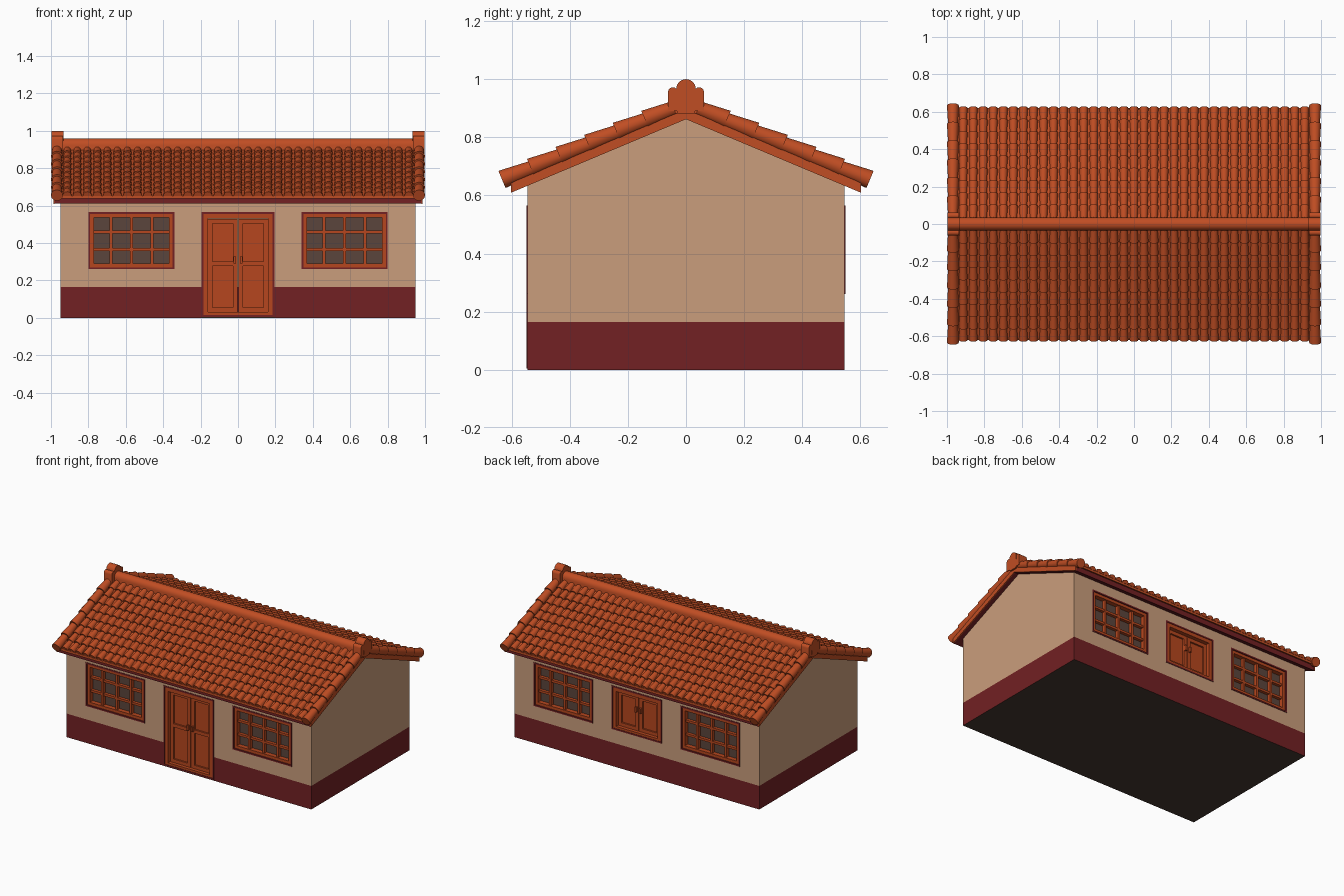
import bpy, bmesh
from math import sin, cos, pi, atan
from mathutils import Vector

if "Cube" in bpy.data.objects:
    bpy.data.objects.remove(bpy.data.objects["Cube"])


def material(name, rgb):
    m = bpy.data.materials.new(name)
    m.use_nodes = True
    m.diffuse_color = (*rgb, 1)
    node = next(n for n in m.node_tree.nodes if n.type == 'BSDF_PRINCIPLED')
    node.inputs["Base Color"].default_value = (*rgb, 1)
    node.inputs["Roughness"].default_value = 0.8
    return m


PLASTER = material("plaster", (0.59, 0.34, 0.2))
RED = material("dark red paint", (0.17, 0.015, 0.017))
TILE = material("terracotta", (0.53, 0.075, 0.017))
WOOD = material("orange wood", (0.47, 0.062, 0.013))
GLASS = material("brown glass", (0.105, 0.06, 0.045))
EARTH = material("dark earth", (0.06, 0.038, 0.028))

WALL_X, WALL_Y, PLINTH = 0.95, 0.545, 0.165
SLOPE = 0.42
ANGLE = atan(SLOPE)
SILL, HEAD, DOOR = 0.26, 0.565, 0.195


def finish(name, bm, *mats, smooth=False):
    bmesh.ops.recalc_face_normals(bm, faces=bm.faces[:])
    mesh = bpy.data.meshes.new(name)
    bm.to_mesh(mesh)
    bm.free()
    for m in mats:
        mesh.materials.append(m)
    ob = bpy.data.objects.new(name, mesh)
    bpy.context.scene.collection.objects.link(ob)
    if smooth:
        bpy.ops.object.select_all(action='DESELECT')
        ob.select_set(True)
        bpy.context.view_layer.objects.active = ob
        bpy.ops.object.shade_smooth_by_angle(angle=pi / 5)
    return ob


def box(bm, x0, x1, y0, y1, z0, z1):
    for v in bmesh.ops.create_cube(bm, size=1)["verts"]:
        v.co = (x1 if v.co.x > 0 else x0, y1 if v.co.y > 0 else y0,
                z1 if v.co.z > 0 else z0)


def prism(bm, profile, x0, x1):
    """Extrude a (y, z) outline along x."""
    face = bm.faces.new([bm.verts.new((x0, y, z)) for y, z in profile])
    new = bmesh.ops.extrude_face_region(bm, geom=[face])["geom"]
    verts = [g for g in new if isinstance(g, bmesh.types.BMVert)]
    bmesh.ops.translate(bm, verts=verts, vec=(x1 - x0, 0, 0))


def arc(y, z, r, a0, a1, n=8):
    return [(y + r * cos(a0 + (a1 - a0) * i / n), z + r * sin(a0 + (a1 - a0) * i / n))
            for i in range(n + 1)]


def gable(apex, half, thick):
    drop = SLOPE * half
    return [(-half, apex - drop), (0, apex), (half, apex - drop),
            (half, apex - drop + thick), (0, apex + thick), (-half, apex - drop + thick)]


# Walls and plinth with openings cut out
bm = bmesh.new()
for s in (-1, 1):
    y0, y1 = sorted((s * 0.485, s * 0.7))
    for x0, x1 in ((-0.8, -0.34), (0.34, 0.8)):
        box(bm, x0, x1, y0, y1, SILL, HEAD)
    box(bm, -DOOR, DOOR, y0, y1, -0.1 if s < 0 else SILL, HEAD)
cutter = finish("opening_cutter", bm)
cutter.hide_render = True

bm = bmesh.new()
eave = 0.87 - SLOPE * WALL_Y
prism(bm, [(-WALL_Y, PLINTH), (WALL_Y, PLINTH), (WALL_Y, eave), (0, 0.87), (-WALL_Y, eave)],
      -WALL_X, WALL_X)
walls = finish("walls", bm, PLASTER)
bm = bmesh.new()
box(bm, -WALL_X, WALL_X, -WALL_Y, WALL_Y, 0, PLINTH)
plinth = finish("plinth", bm, RED, EARTH)
for ob in (walls, plinth):
    mod = ob.modifiers.new("openings", 'BOOLEAN')
    mod.operation = 'DIFFERENCE'
    mod.solver = 'EXACT'
    mod.object = cutter
    bpy.ops.object.select_all(action='DESELECT')
    ob.select_set(True)
    bpy.context.view_layer.objects.active = ob
    bpy.ops.object.modifier_apply(modifier=mod.name)
bpy.data.objects.remove(cutter)
for p in plinth.data.polygons:
    p.material_index = int(p.normal.z < -0.5)


# Joinery: depth is measured inward from the wall face on side s
def inset(bm, s, x0, x1, z0, z1, d0, d1):
    y0, y1 = sorted((s * (WALL_Y - d0), s * (WALL_Y - d1)))
    box(bm, x0, x1, y0, y1, z0, z1)


def ring(bm, s, x0, x1, z0, z1, w, d0, d1):
    inset(bm, s, x0, x0 + w, z0, z1, d0, d1)
    inset(bm, s, x1 - w, x1, z0, z1, d0, d1)
    inset(bm, s, x0 + w, x1 - w, z0, z0 + w, d0, d1)
    inset(bm, s, x0 + w, x1 - w, z1 - w, z1, d0, d1)


def casing(name, s, x0, x1, z0, z1):
    bm = bmesh.new()
    ring(bm, s, x0, x1, z0, z1, 0.01, -0.003, 0.058)
    finish(name + "_casing", bm, RED)


def window(name, s, x0, x1):
    casing(name, s, x0, x1, SILL, HEAD)
    bm = bmesh.new()
    a, b, c, d = x0 + 0.01, x1 - 0.01, SILL + 0.01, HEAD - 0.01
    ring(bm, s, a, b, c, d, 0.02, 0.004, 0.05)
    for i in (1, 2, 3):
        x = a + (b - a) * i / 4
        inset(bm, s, x - 0.008, x + 0.008, c, d, 0.012, 0.045)
    for i in (1, 2):
        z = c + (d - c) * i / 3
        inset(bm, s, a, b, z - 0.008, z + 0.008, 0.015, 0.045)
    finish(name + "_frame", bm, WOOD)
    bm = bmesh.new()
    inset(bm, s, a, b, c, d, 0.036, 0.042)
    finish(name + "_glass", bm, GLASS)


def double_leaf(name, s, z0, z1, rails):
    casing(name, s, -DOOR, DOOR, z0, HEAD)
    bm = bmesh.new()
    ring(bm, s, -DOOR + 0.01, DOOR - 0.01, z0, z1, 0.025, 0.0, 0.055)
    finish(name + "_frame", bm, WOOD)
    bm = bmesh.new()
    for x0, x1 in ((-0.16, -0.002), (0.002, 0.16)):
        a, b = z0 + 0.025, z1 - 0.028
        inset(bm, s, x0, x1, a, b, 0.036, 0.055)
        ring(bm, s, x0, x1, a, b, 0.024, 0.024, 0.04)
        for z in rails:
            inset(bm, s, x0, x1, z - 0.012, z + 0.012, 0.024, 0.04)
        knob = 0.018 if x0 > 0 else -0.018
        mid = (a + b) / 2 + 0.03
        inset(bm, s, knob - 0.006, knob + 0.006, mid - 0.018, mid + 0.018, 0.008, 0.03)
    finish(name + "_leaves", bm, WOOD)


for s, side in ((-1, "front"), (1, "back")):
    window(side + "_right_window", s, -0.8, -0.34)
    window(side + "_left_window", s, 0.34, 0.8)
double_leaf("front_door", -1, 0.005, HEAD - 0.01, (0.29,))
double_leaf("back_shutter", 1, SILL, HEAD - 0.01, ())
bm = bmesh.new()
inset(bm, -1, -DOOR, DOOR, 0, 0.015, 0, 0.06)
finish("door_threshold", bm, EARTH)

# Roof deck, barge boards and tile bed
bm = bmesh.new()
prism(bm, gable(0.862, 0.6, 0.036), -0.98, 0.98)
finish("roof_deck", bm, RED)
bm = bmesh.new()
for s in (-1, 1):
    prism(bm, gable(0.862, 0.602, 0.034), s * 0.98, s * 0.987)
finish("barge_boards", bm, TILE)
bm = bmesh.new()
prism(bm, gable(0.897, 0.62, 0.015), -0.985, 0.985)
finish("tile_bed", bm, TILE)


def tile(bm, x, s, y0, y1, r0, r1, lift, a0, a1, n):
    """One tapered barrel tile running down the slope from y0 to y1."""
    normal = Vector((0, s * sin(ANGLE), cos(ANGLE)))
    loops = []
    for y, r, up in ((y0, r0, 0), (y1, r1, 0.004)):
        base = Vector((x, s * y, 0.912 - SLOPE * y)) + normal * (lift + up)
        loops.append([bm.verts.new(base + Vector((r * cos(t), 0, 0)) + normal * r * sin(t))
                      for t in (a0 + (a1 - a0) * i / n for i in range(n + 1))])
    top, low = loops
    for i in range(n):
        bm.faces.new((top[i], top[i + 1], low[i + 1], low[i]))
    bm.faces.new((top[n], top[0], low[0], low[n]))
    bm.faces.new(top)
    bm.faces.new(low)


# Field tiles in overlapping courses
COLUMNS, COURSES = 35, 9
pitch = 1.88 / COLUMNS
for s, side in ((-1, "front"), (1, "back")):
    bm = bmesh.new()
    step = 0.59 / COURSES
    for c in range(COLUMNS):
        for k in range(COURSES):
            y = 0.03 + k * step
            tile(bm, -0.94 + (c + 0.5) * pitch, s, y, y + step, 0.019, 0.0235,
                 -0.003, 0, pi, 6)
    finish(side + "_roof_tiles", bm, TILE, smooth=True)

# Heavier verge tiles along both gable ends
bm = bmesh.new()
step = 0.59 / 6
for x in (-0.968, 0.968):
    for s in (-1, 1):
        for k in range(6):
            y = 0.04 + k * step
            tile(bm, x, s, y, y + step, 0.026, 0.032, 0.004, 0, 2 * pi * 11 / 12, 11)
finish("verge_tiles", bm, TILE, smooth=True)

# Rounded ridge and end finials
bm = bmesh.new()
prism(bm, [(-0.035, 0.88), (0.035, 0.88)] + arc(0, 0.924, 0.035, 0, pi), -0.95, 0.95)
finish("ridge", bm, TILE, smooth=True)
bm = bmesh.new()
for x in (-0.966, 0.966):
    a, b = x - 0.031, x + 0.031
    for s in (-1, 1):
        prism(bm, [(s * 0.028, 0.89), (s * 0.062, 0.89)]
              + [(s * y, z) for y, z in arc(0.045, 0.955, 0.017, 0, pi, 6)], a, b)
    prism(bm, [(-0.03, 0.88), (0.03, 0.88)] + arc(0, 0.966, 0.034, 0, pi), a - 0.001, b + 0.001)
finish("ridge_finials", bm, TILE, smooth=True)
